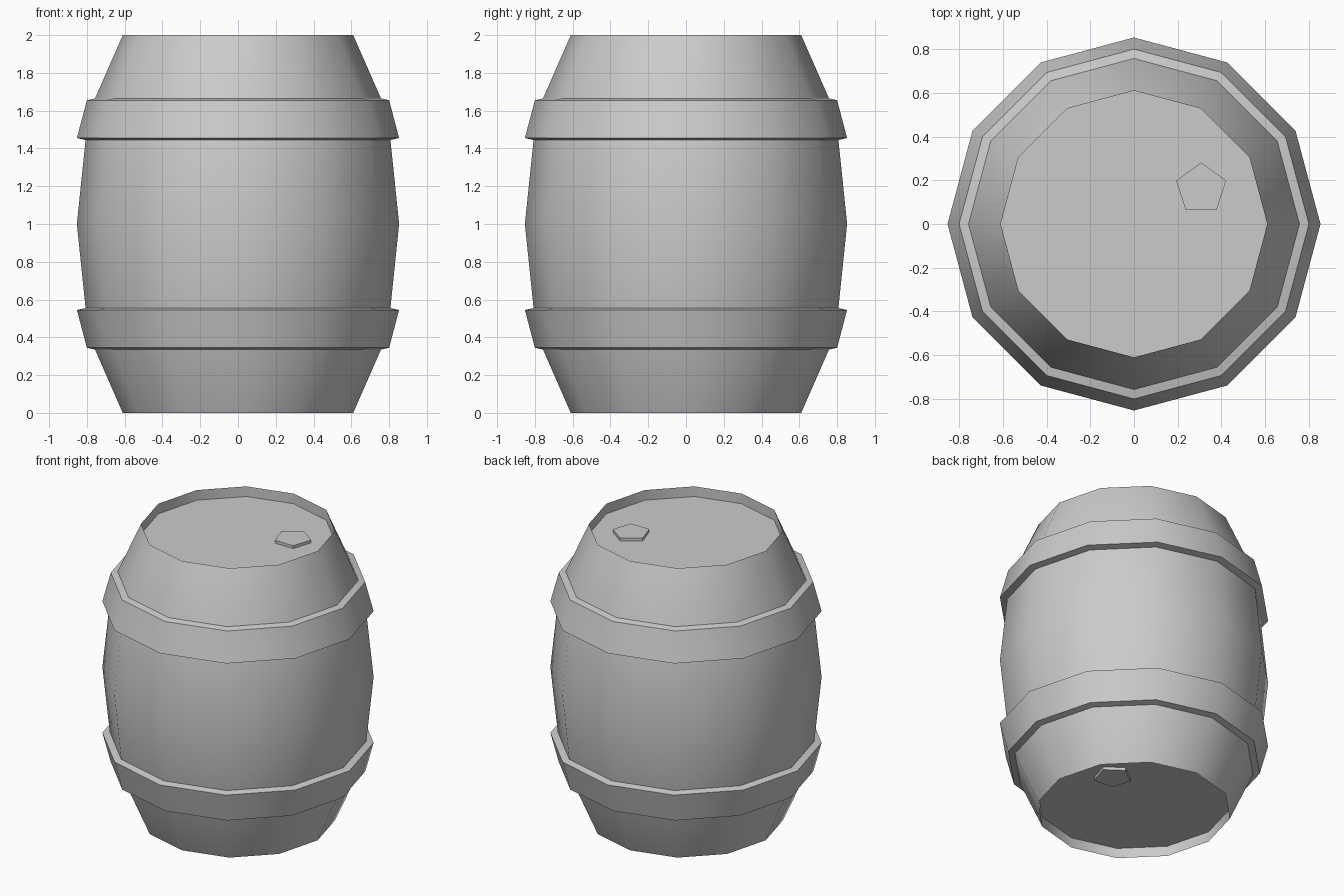
import bpy, bmesh
from math import sin, cos, pi, radians

if "Cube" in bpy.data.objects:
    bpy.data.objects.remove(bpy.data.objects["Cube"])

SIDES = 12


def finish(bm, name):
    bmesh.ops.recalc_face_normals(bm, faces=bm.faces)
    mesh = bpy.data.meshes.new(name)
    bm.to_mesh(mesh)
    bm.free()
    for p in mesh.polygons:
        p.use_smooth = True
    mesh.set_sharp_from_angle(angle=radians(35))
    obj = bpy.data.objects.new(name, mesh)
    bpy.context.collection.objects.link(obj)
    return obj


def lathe(name, profile, sides=SIDES, closed=False, start=0.0, centre=(0, 0)):
    """Revolve (radius, z) points; open profiles get flat caps at both ends."""
    bm = bmesh.new()
    rings = []
    for r, z in profile:
        angles = [start + 2 * pi * i / sides for i in range(sides)]
        rings.append([bm.verts.new((centre[0] + r * cos(a), centre[1] + r * sin(a), z))
                      for a in angles])
    pairs = list(zip(rings, rings[1:]))
    if closed:
        pairs.append((rings[-1], rings[0]))
    else:
        bm.faces.new(rings[0])
        bm.faces.new(rings[-1])
    for low, high in pairs:
        for i in range(sides):
            j = (i + 1) % sides
            bm.faces.new((low[i], low[j], high[j], high[i]))
    return finish(bm, name)


# Staves with a recessed lid at each end
half = [(0.61, 0.07), (0.61, 0.0), (0.757, 0.335), (0.807, 0.555)]
mirrored = [(r, 2 - z) for r, z in reversed(half)]
lathe("barrel_body", half + [(0.853, 1.0)] + mirrored)

# Hoops and bung plugs, mirrored about mid height
hoop = [(0.757, 0.335), (0.80, 0.345), (0.853, 0.545), (0.807, 0.555)]
for end in ("bottom", "top"):
    flip = (lambda z: 2 - z) if end == "top" else (lambda z: z)
    lathe(end + "_hoop", [(r, flip(z)) for r, z in hoop], closed=True)
    lathe(end + "_plug", [(0.12, flip(0.05)), (0.12, flip(0.08))],
          sides=5, start=pi / 2, centre=(0.307, 0.161))
